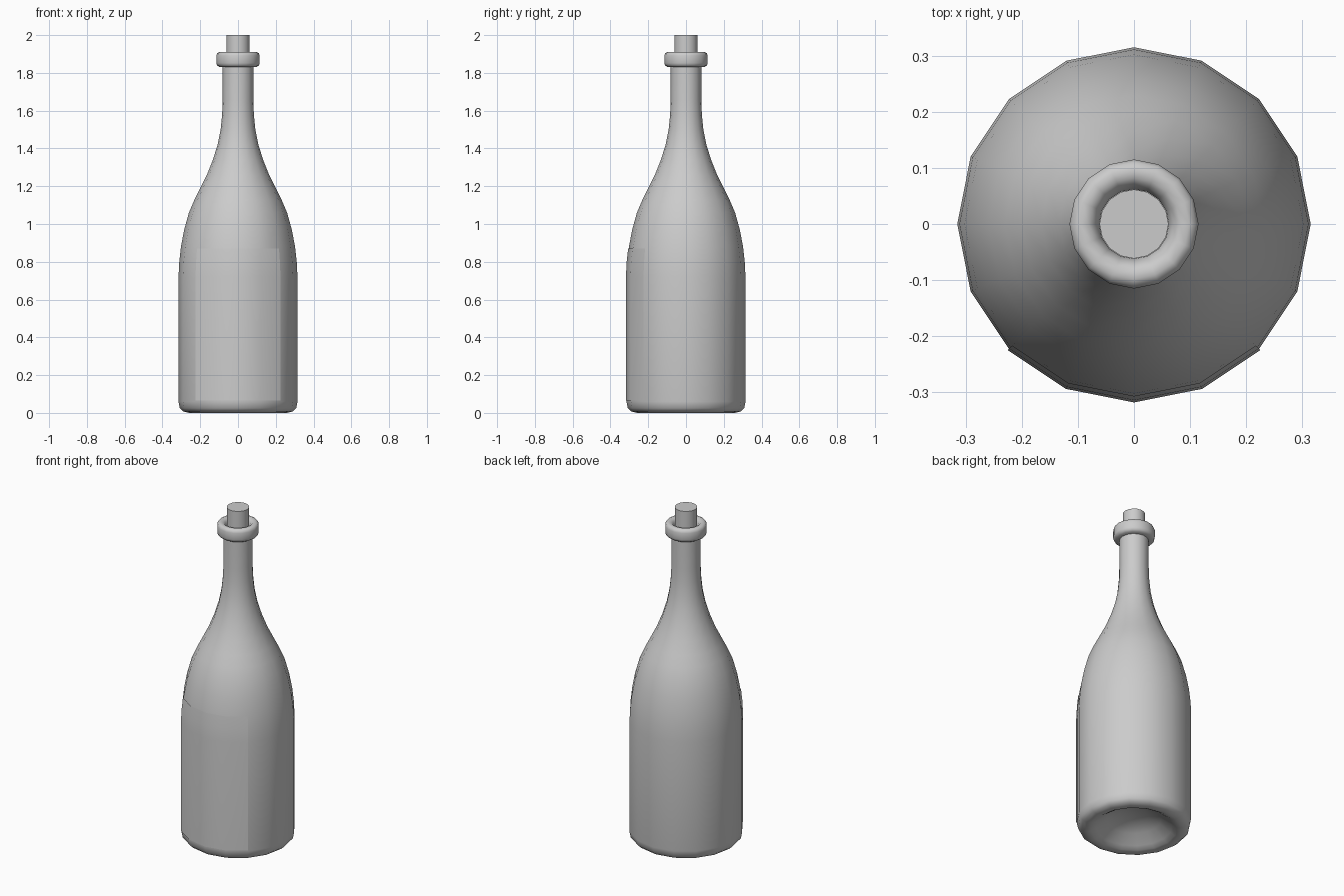
import bpy, bmesh, math

if "Cube" in bpy.data.objects:
    bpy.data.objects.remove(bpy.data.objects["Cube"])

SIDES = 16


def lathe(name, profile, start=0, count=SIDES, angle=40):
    """Revolve (radius, z) points around z; a partial count gives an open patch."""
    bm = bmesh.new()
    full = count == SIDES
    cols = []
    for i in range(count if full else count + 1):
        a = 2 * math.pi * (start + i) / SIDES
        cols.append([bm.verts.new((r * math.cos(a), r * math.sin(a), z)) for r, z in profile])
    for i in range(count):
        a, b = cols[i], cols[(i + 1) % len(cols)]
        for j in range(len(profile) - 1):
            bm.faces.new((a[j], b[j], b[j + 1], a[j + 1]))
    bmesh.ops.remove_doubles(bm, verts=bm.verts, dist=1e-5)
    if full:
        bmesh.ops.recalc_face_normals(bm, faces=bm.faces)
    mesh = bpy.data.meshes.new(name)
    bm.to_mesh(mesh)
    bm.free()
    ob = bpy.data.objects.new(name, mesh)
    bpy.context.collection.objects.link(ob)
    bpy.ops.object.select_all(action='DESELECT')
    ob.select_set(True)
    bpy.context.view_layer.objects.active = ob
    bpy.ops.object.shade_smooth_by_angle(angle=math.radians(angle))
    return ob


# Bottle: hollow punt, straight body, sloping shoulder, neck, rolled lip
lathe("bottle", [
    (0, 0.10), (0.08, 0.092), (0.15, 0.065), (0.21, 0.02), (0.235, 0.005),
    (0.26, 0.0), (0.29, 0.008), (0.308, 0.025), (0.315, 0.06), (0.315, 0.72),
    (0.311, 0.80), (0.302, 0.88), (0.285, 0.97), (0.26, 1.06), (0.23, 1.13),
    (0.20, 1.19), (0.165, 1.26), (0.133, 1.34), (0.108, 1.42), (0.092, 1.50),
    (0.084, 1.58), (0.081, 1.66), (0.081, 1.83),
    (0.100, 1.832), (0.111, 1.840), (0.115, 1.852), (0.115, 1.892),
    (0.110, 1.905), (0.098, 1.911), (0.082, 1.909), (0.070, 1.898),
    (0.062, 1.875), (0.062, 1.80)], angle=60)

# Front label: thin quarter wrap hugging the body
lathe("label", [(0.318, 0.065), (0.318, 0.72), (0.314, 0.80), (0.3065, 0.87)],
      start=10, count=4)

# Cork
lathe("cork", [(0, 1.80), (0.0615, 1.80), (0.0615, 2.0), (0, 2.0)])
